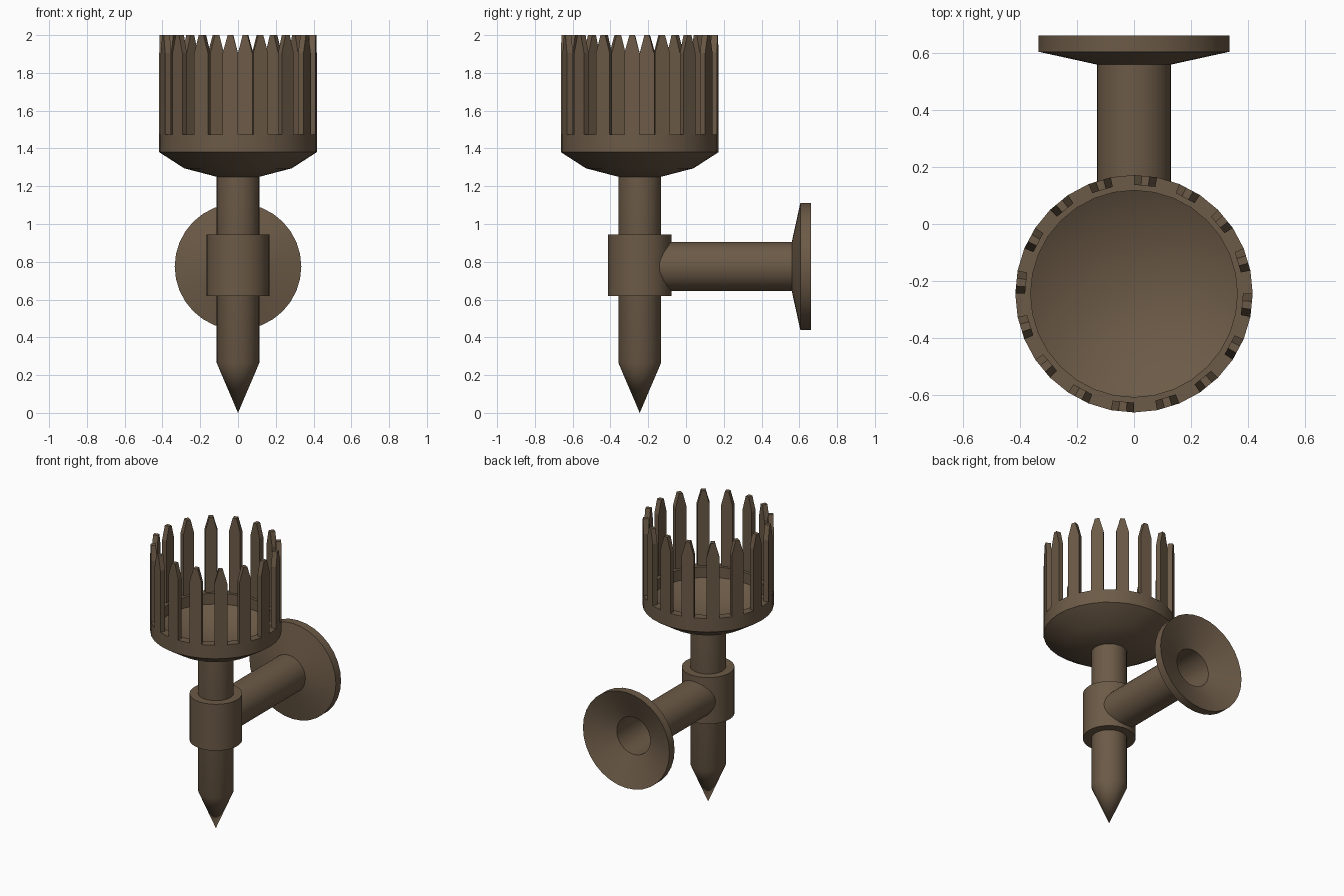
import bpy, bmesh
from math import cos, sin, pi, radians
from mathutils import Matrix, Vector

if "Cube" in bpy.data.objects:
    bpy.data.objects.remove(bpy.data.objects["Cube"])

SIDES = 32
AXIS_Y = -0.245   # torch axis
ARM_Z = 0.775     # wall arm height

mat = bpy.data.materials.new("aged_bronze")
mat.diffuse_color = (0.15, 0.103, 0.063, 1)
mat.use_nodes = True
mat.node_tree.nodes["Principled BSDF"].inputs["Base Color"].default_value = mat.diffuse_color


def finish(name, bm, matrix, smooth=True):
    bmesh.ops.recalc_face_normals(bm, faces=bm.faces)
    bm.transform(matrix)
    me = bpy.data.meshes.new(name)
    bm.to_mesh(me)
    bm.free()
    ob = bpy.data.objects.new(name, me)
    bpy.context.collection.objects.link(ob)
    me.materials.append(mat)
    if smooth:
        bpy.ops.object.select_all(action='DESELECT')
        ob.select_set(True)
        bpy.context.view_layer.objects.active = ob
        bpy.ops.object.shade_smooth_by_angle(angle=radians(30))
    return ob


def lathe(name, profile, matrix, closed=False):
    """Revolve (radius, height) points around z; radius 0 makes a pole."""
    bm = bmesh.new()
    rings = []
    for r, z in profile:
        if r == 0:
            rings.append([bm.verts.new((0, 0, z))] * SIDES)
        else:
            rings.append([bm.verts.new((r * cos(2 * pi * i / SIDES),
                                        r * sin(2 * pi * i / SIDES), z))
                          for i in range(SIDES)])
    pairs = list(zip(rings, rings[1:]))
    if closed:
        pairs.append((rings[-1], rings[0]))
    for a, b in pairs:
        for i in range(SIDES):
            j = (i + 1) % SIDES
            quad = list(dict.fromkeys((a[i], a[j], b[j], b[i])))
            bm.faces.new(quad)
    return finish(name, bm, matrix)


upright = Matrix.Translation((0, AXIS_Y, 0))
backward = Matrix.Translation((0, 0, ARM_Z)) @ Matrix.Rotation(-pi / 2, 4, 'X')

# Pointed shaft and collar
lathe("shaft", [(0, 0), (0.113, 0.265), (0.113, 1.26), (0, 1.26)], upright)
lathe("collar", [(0.1, 0.62), (0.167, 0.62), (0.167, 0.945), (0.1, 0.945)],
      upright, closed=True)

# Bowl with a thick rim
lathe("bowl", [(0, 1.25), (0.113, 1.25), (0.285, 1.295), (0.417, 1.38),
               (0.417, 1.475), (0.363, 1.475), (0.363, 1.40),
               (0.25, 1.335), (0, 1.29)], upright)

# Hollow wall arm and dished wall plate
lathe("wall_arm", [(0.13, -0.2), (0.13, 0.58)], backward)
lathe("wall_plate", [(0.13, 0.56), (0.335, 0.605), (0.335, 0.662), (0.13, 0.58)],
      backward, closed=True)

# Crown of pointed pickets, one on every other rim facet
bm = bmesh.new()
outer = 0.417 * cos(pi / SIDES)
half = 0.417 * sin(pi / SIDES)
outline = [(-half, 1.46), (half, 1.46), (half, 1.905),
           (0.014, 2.0), (-0.014, 2.0), (-half, 1.905)]
for k in range(SIDES // 2):
    a = (2 * k + 1.5) * 2 * pi / SIDES
    out, side = Vector((cos(a), sin(a), 0)), Vector((-sin(a), cos(a), 0))
    front, back = [[bm.verts.new(out * r + side * s * r / outer + Vector((0, 0, z)))
                    for s, z in outline] for r in (outer, 0.381)]
    bm.faces.new(front)
    bm.faces.new(back[::-1])
    for i in range(6):
        j = (i + 1) % 6
        bm.faces.new((front[j], front[i], back[i], back[j]))
finish("crown_pickets", bm, upright, smooth=False)
